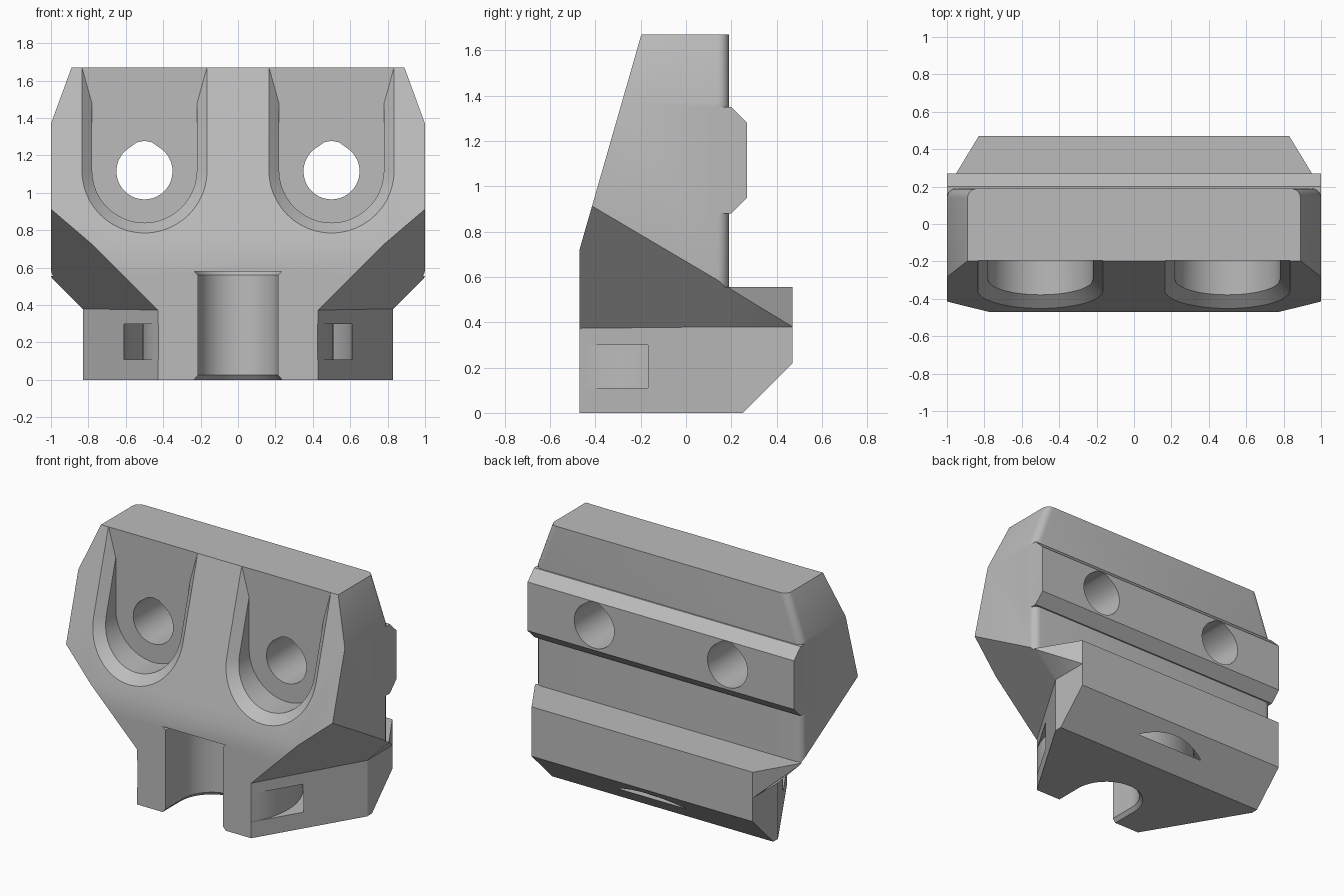
import bpy, bmesh
from math import sin, cos, pi
from mathutils import Vector

if "Cube" in bpy.data.objects:
    bpy.data.objects.remove(bpy.data.objects["Cube"], do_unlink=True)

grey = bpy.data.materials.new("plain grey")
grey.use_nodes = True
grey.diffuse_color = (0.5, 0.5, 0.5, 1)
grey.node_tree.nodes["Principled BSDF"].inputs["Base Color"].default_value = grey.diffuse_color


def loft(bm, rings):
    """Closed solid through rings of equal point count."""
    loops = [[bm.verts.new(p) for p in ring] for ring in rings]
    for a, b in zip(loops, loops[1:]):
        for i in range(len(a)):
            j = (i + 1) % len(a)
            bm.faces.new((a[i], a[j], b[j], b[i]))
    bm.faces.new(loops[0])
    bm.faces.new(loops[-1])
    bmesh.ops.recalc_face_normals(bm, faces=bm.faces)


def side_extrude(profile, half=1.0):
    """Extrude a (y, z) profile across x."""
    bm = bmesh.new()
    loft(bm, [[(x, y, z) for y, z in profile] for x in (-half, half)])
    return bm


def clip(bm, co, no):
    """Cut away the side the normal points to and cap the cut."""
    bmesh.ops.bisect_plane(bm, geom=bm.verts[:] + bm.edges[:] + bm.faces[:],
                           plane_co=co, plane_no=no, clear_outer=True, dist=1e-5)
    bmesh.ops.holes_fill(bm, edges=[e for e in bm.edges if e.is_boundary], sides=0)
    bmesh.ops.recalc_face_normals(bm, faces=bm.faces)


def clip_pair(bm, co, no):
    for s in (-1, 1):
        clip(bm, (s * co[0], co[1], co[2]), (s * no[0], no[1], no[2]))


def clip_overhang(bm):
    """Sloping undersides that narrow the body toward the foot."""
    clip_pair(bm, (1, -0.41, 0.91), (1, -0.59, -1))
    clip_pair(bm, (0.83, 0.2, 0.38), (1, 0, -1))


def finish(bm, name):
    mesh = bpy.data.meshes.new(name)
    bm.to_mesh(mesh)
    bm.free()
    mesh.materials.append(grey)
    obj = bpy.data.objects.new(name, mesh)
    bpy.context.collection.objects.link(obj)
    return obj


def combine(target, other, operation):
    mod = target.modifiers.new(other.name, "BOOLEAN")
    mod.operation, mod.object, mod.solver = operation, other, "EXACT"
    dg = bpy.context.evaluated_depsgraph_get()
    mesh = bpy.data.meshes.new_from_object(target.evaluated_get(dg))
    target.modifiers.clear()
    target.data = mesh
    bpy.data.objects.remove(other, do_unlink=True)


# Upper body: sloped front, chamfered shoulders, rounded rear corners
bm = side_extrude([(-0.47, 0.45), (0.19, 0.45), (0.19, 1.67), (-0.197, 1.67), (-0.47, 0.72)])
clip_pair(bm, (1, 0, 1.37), (0.3, 0, 0.11))
clip_overhang(bm)
rear = [e for e in bm.edges if all(v.co.y > 0.185 and abs(v.co.x) > 0.88 for v in e.verts)
        and e.verts[0].co.x * e.verts[1].co.x > 0
        and abs(e.verts[0].co.z - e.verts[1].co.z) > 0.2]
bmesh.ops.bevel(bm, geom=rear, offset=0.05, segments=5, profile=0.5, affect="EDGES")
body = finish(bm, "clamp_body")

# Rear rail across the back of the body
bm = side_extrude([(0.1, 0.88), (0.2, 0.88), (0.27, 0.95), (0.27, 1.28), (0.2, 1.35), (0.1, 1.35)])
combine(body, finish(bm, "rear_rail"), "UNION")

# Rear bar and foot share one side profile
base = [(-0.47, 0), (0.25, 0), (0.47, 0.22), (0.47, 0.555), (-0.47, 0.555)]
bm = side_extrude(base)
clip(bm, (0, 0, 0.3), (0, 0, -1))
clip_overhang(bm)
clip_pair(bm, (1, 0.19, 0), (0.28, 0.17, 0))
combine(body, finish(bm, "rear_bar"), "UNION")

bm = side_extrude(base, 0.83)
clip(bm, (0, 0, 0.38), (0, 0, 1))
clip_pair(bm, (0.83, 0.2, 0), (1, -0.6, 0))
combine(body, finish(bm, "foot"), "UNION")

# Round channel up the front of the foot, with flared ends
bm = bmesh.new()
rings = []
for r, z in ((0.245, -0.01), (0.215, 0.025), (0.215, 0.56), (0.235, 0.58)):
    arc = [(r * cos(pi * i / 24), -0.28 + r * sin(pi * i / 24), z) for i in range(25)]
    rings.append([(r, -0.6, z)] + arc + [(-r, -0.6, z)])
loft(bm, rings)
combine(body, finish(bm, "channel_cutter"), "DIFFERENCE")

# Curved strap slot through both sides of the foot
bm = bmesh.new()
angles = [2 * pi * i / 64 for i in range(64)]
slot = [(0.51, 0.11), (0.61, 0.11), (0.61, 0.3), (0.51, 0.3)]
cols = [[bm.verts.new((r * cos(a), -0.19 + r * sin(a), z)) for r, z in slot] for a in angles]
for i in range(64):
    for j in range(4):
        k, n = (j + 1) % 4, (i + 1) % 64
        bm.faces.new((cols[i][j], cols[n][j], cols[n][k], cols[i][k]))
bmesh.ops.recalc_face_normals(bm, faces=bm.faces)
combine(body, finish(bm, "slot_cutter"), "DIFFERENCE")


def u_outline(cx, r):
    """U shape in (x, z), open above the top of the body."""
    pts = [(cx + r * cos(pi * i / 24), 1.12 - r * sin(pi * i / 24)) for i in range(25)]
    return [(cx + r, 1.8)] + pts + [(cx - r, 1.8)]


def front_y(z):
    return -0.47 + (z - 0.72) * 0.273 / 0.95


# Screw pockets with bevelled rims, and teardrop holes
for cx in (-0.5, 0.5):
    bm = bmesh.new()
    loft(bm, [[(x, front_y(z) + d, z) for x, z in u_outline(cx, r)]
              for r, d in ((0.39, -0.057), (0.28, 0.057))])
    clip(bm, (0, -0.196, 0), (0, 1, 0))
    combine(body, finish(bm, "rim_cutter"), "DIFFERENCE")

    bm = bmesh.new()
    loft(bm, [[(x, y, z) for x, z in u_outline(cx, 0.28)] for y in (-0.9, -0.195)])
    combine(body, finish(bm, "pocket_cutter"), "DIFFERENCE")

    hole = [(0.15 * cos(a), 0.15 * sin(a)) for a in [pi * (0.72 + i * 1.56 / 32) for i in range(33)]]
    hole += [(0.04, 0.155), (0, 0.163), (-0.04, 0.155)]
    bm = bmesh.new()
    loft(bm, [[(cx + x, y, 1.115 + z) for x, z in hole] for y in (-0.4, 0.5)])
    combine(body, finish(bm, "hole_cutter"), "DIFFERENCE")

# Smooth shading with crisp edges
bpy.ops.object.select_all(action="DESELECT")
body.select_set(True)
bpy.context.view_layer.objects.active = body
bpy.ops.object.shade_smooth_by_angle(angle=0.5)
